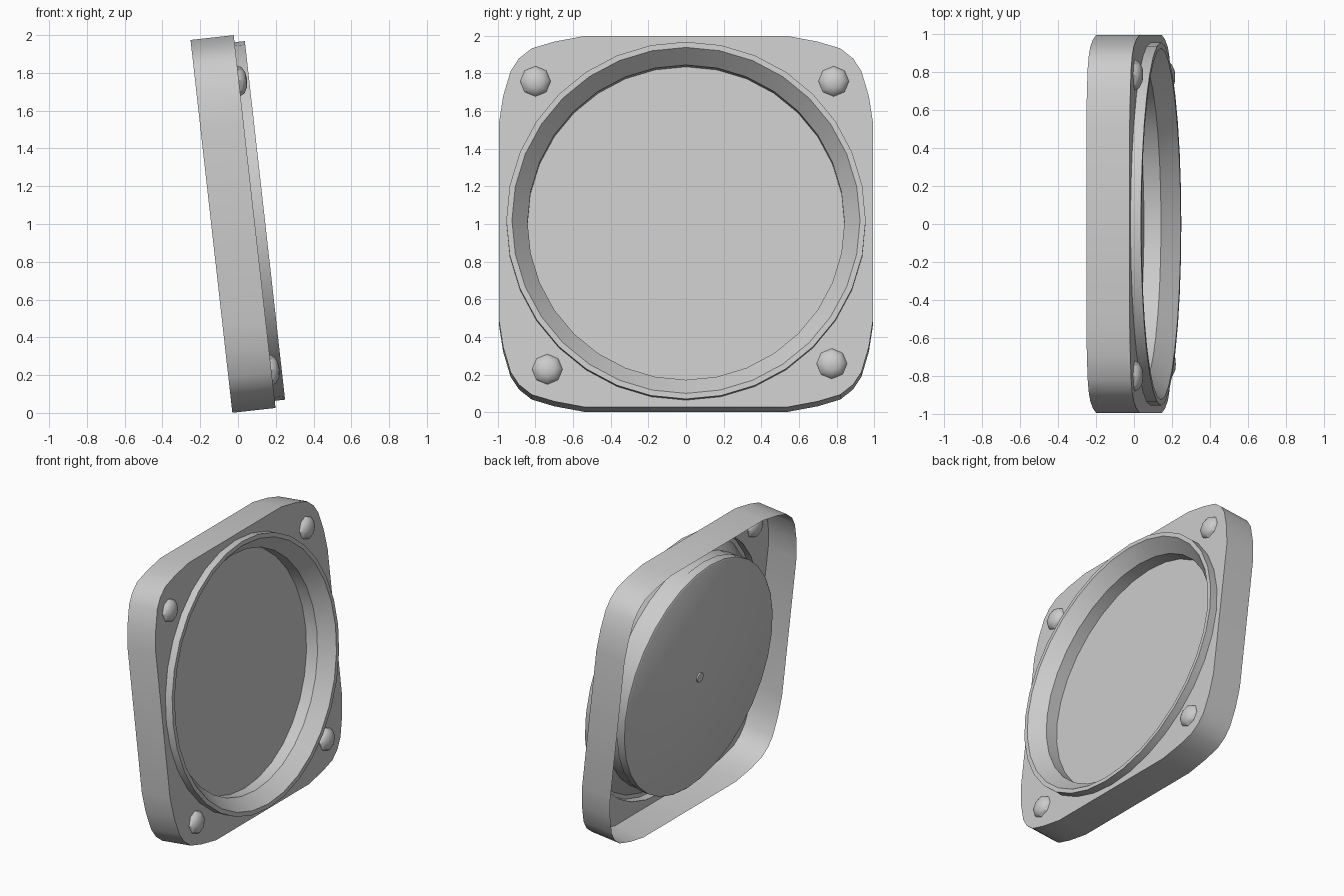
import bpy, bmesh, math
from mathutils import Matrix

if "Cube" in bpy.data.objects:
    bpy.data.objects.remove(bpy.data.objects["Cube"])

TILT = math.radians(6.4)
s, c = math.sin(TILT), math.cos(TILT)
# Local frame: x = width, y = height up the panel, z = outward from the front face
FRAME = Matrix(((0, -s, c, 0.088), (1, 0, 0, 0), (0, c, s, 1.013), (0, 0, 0, 1)))
SIDES = 32

grey = bpy.data.materials.new("light_grey")
grey.diffuse_color = (0.6, 0.6, 0.6, 1)
grey.use_nodes = True
grey.node_tree.nodes["Principled BSDF"].inputs["Base Color"].default_value = grey.diffuse_color


def finish(name, bm):
    bmesh.ops.recalc_face_normals(bm, faces=bm.faces)
    bmesh.ops.transform(bm, matrix=FRAME, verts=bm.verts)
    me = bpy.data.meshes.new(name)
    bm.to_mesh(me)
    bm.free()
    me.materials.append(grey)
    ob = bpy.data.objects.new(name, me)
    bpy.context.collection.objects.link(ob)
    bpy.ops.object.select_all(action='DESELECT')
    ob.select_set(True)
    bpy.context.view_layer.objects.active = ob
    bpy.ops.object.shade_smooth_by_angle(angle=math.radians(40))
    return ob


def circle(r, z, n=SIDES):
    return [(r * math.sin(2 * math.pi * i / n), r * math.cos(2 * math.pi * i / n), z)
            for i in range(n)]


def loft(bm, loops):
    """Join successive closed loops of points with quads."""
    rings = [[bm.verts.new(p) for p in loop] for loop in loops]
    for a, b in zip(rings, rings[1:]):
        for i in range(len(a)):
            j = (i + 1) % len(a)
            bm.faces.new((a[i], b[i], b[j], a[j]))
    return rings


# Rounded-square outline, one corner mirrored round (clockwise from top)
corner = [(0.535, 0.993), (0.70, 0.962), (0.82, 0.926), (0.888, 0.872),
          (0.932, 0.805), (0.972, 0.67), (0.995, 0.52)]
outline = (corner + [(x, -y) for x, y in reversed(corner)]
           + [(-x, -y) for x, y in corner] + [(-x, y) for x, y in reversed(corner)])

# Housing: open-backed skirt plus a front face with a round opening
bm = bmesh.new()
rings = loft(bm, [[(x, y, -0.23) for x, y in outline], [(x, y, 0) for x, y in outline]])
front = rings[1]
hole = [bm.verts.new(p) for p in circle(0.953, 0)]
edges = [bm.edges.new((hole[i], hole[(i + 1) % SIDES])) for i in range(SIDES)]
edges += [bm.edges.get((front[i], front[(i + 1) % len(front)])) for i in range(len(front))]
bmesh.ops.triangle_fill(bm, use_beauty=True, use_dissolve=False, edges=edges, normal=(0, 0, 1))
finish("housing", bm)

# Raised rim, sloping recess wall and the straight cup wall behind it
bm = bmesh.new()
loft(bm, [circle(0.955, 0), circle(0.955, 0.055), circle(0.925, 0.055),
          circle(0.842, -0.04), circle(0.842, -0.13)])
finish("rim", bm)

# Thick disc closing the recess, with a small chamfer at the back
bm = bmesh.new()
rings = loft(bm, [circle(0.838, -0.197), circle(0.848, -0.19), circle(0.848, -0.13)])
bm.faces.new(rings[0])
bm.faces.new(rings[-1])
finish("recess_disc", bm)

# Small stub at the centre of the disc's back
bm = bmesh.new()
rings = loft(bm, [circle(0.035, -0.208, 12), circle(0.035, -0.195, 12)])
bm.faces.new(rings[0])
finish("back_stub", bm)

# Domed corner bolts
for i, (x, y) in enumerate([(-0.80, 0.75), (0.785, 0.75), (-0.737, -0.79), (0.775, -0.76)]):
    bm = bmesh.new()
    bmesh.ops.create_uvsphere(bm, u_segments=8, v_segments=6, radius=0.081,
                              matrix=Matrix.Translation((x, y, 0)) @ Matrix.Diagonal((1, 1, 0.55, 1)))
    finish(f"bolt_{i + 1}", bm)
